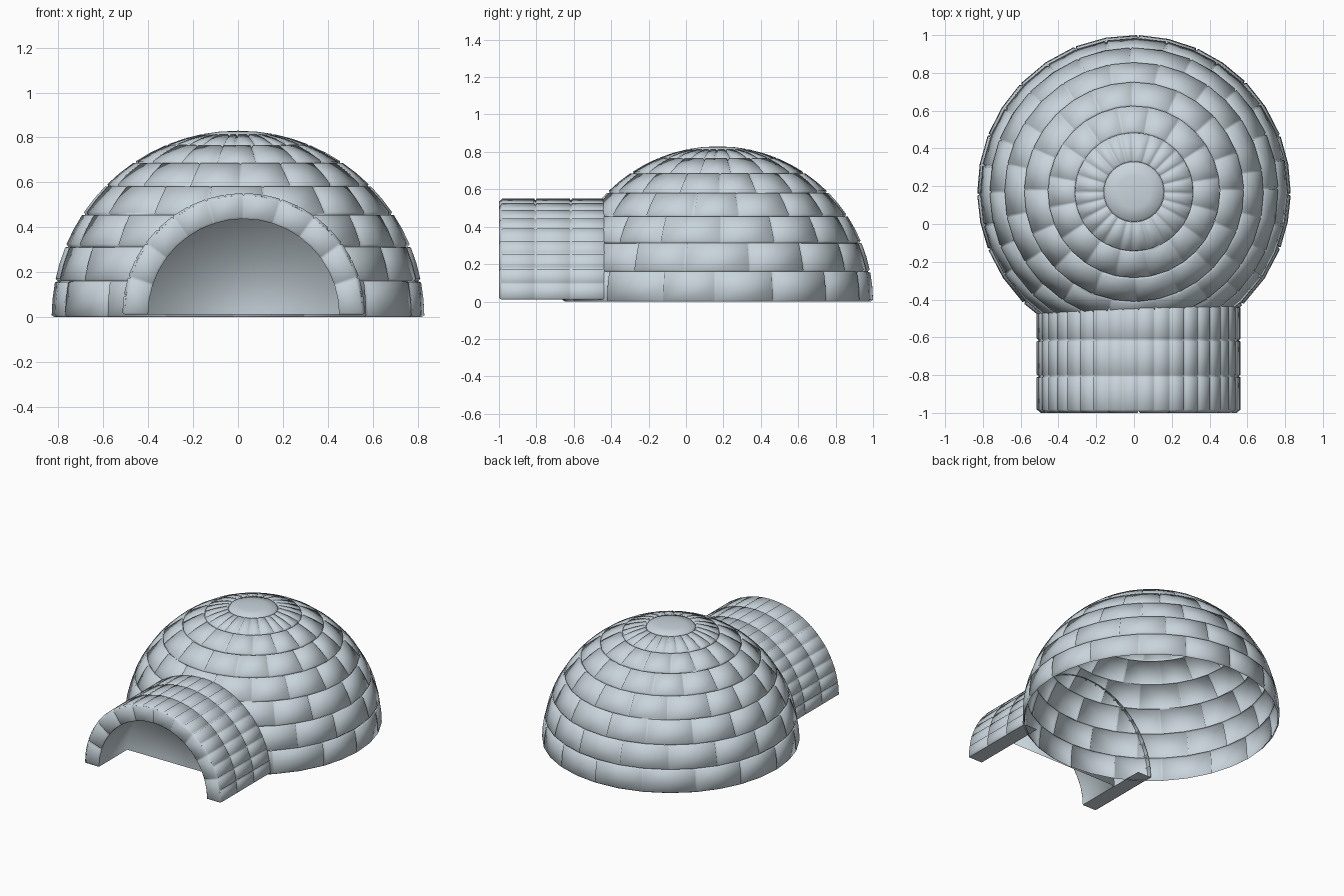
import bpy, bmesh, math, random
from math import sin, cos, pi, radians

if "Cube" in bpy.data.objects:
    bpy.data.objects.remove(bpy.data.objects["Cube"])

random.seed(4)
snow = bpy.data.materials.new("snow")
snow.diffuse_color = (0.58, 0.66, 0.71, 1)
snow.use_nodes = True
snow.node_tree.nodes["Principled BSDF"].inputs["Base Color"].default_value = snow.diffuse_color


def span(a, b, gap, n):
    """Positions across one block: groove, n inner steps, groove."""
    s = gap if b > a else -gap
    return [a] + [a + s + (b - a - 2 * s) * i / n for i in range(n + 1)] + [b]


def patch(bm, us, vs, point):
    """One pillow block: the border lies in the groove, the inside is raised."""
    grid = []
    for j, v in enumerate(vs):
        row = []
        for i, u in enumerate(us):
            border = i in (0, len(us) - 1) or j in (0, len(vs) - 1)
            row.append(bm.verts.new(point(u, v, 0 if border else 1)))
        grid.append(row)
    for j in range(len(vs) - 1):
        for i in range(len(us) - 1):
            bm.faces.new((grid[j][i], grid[j][i + 1], grid[j + 1][i + 1], grid[j + 1][i]))


def finish(bm, name):
    bmesh.ops.remove_doubles(bm, verts=bm.verts, dist=0.0005)
    for f in bm.faces:
        f.smooth = True
    me = bpy.data.meshes.new(name)
    bm.to_mesh(me)
    bm.free()
    me.materials.append(snow)
    ob = bpy.data.objects.new(name, me)
    bpy.context.collection.objects.link(ob)
    return ob


# dome: seven courses of staggered blocks
CY, R = 0.17, 0.83


def on_dome(u, v, h):
    r = R - (0 if h else 0.012)
    return (r * cos(v) * cos(u), CY + r * cos(v) * sin(u), r * sin(v))


STEP = radians(11.25)
COUNT = 16
bm = bmesh.new()
for k in range(7):
    off = (k % 2) * pi / COUNT
    n = 24 if k == 6 else COUNT
    cuts = [2 * pi * i / n + off + random.uniform(-0.03, 0.03) for i in range(n)]
    cuts.append(cuts[0] + 2 * pi)
    for a, b in zip(cuts, cuts[1:]):
        gap = min(0.009 / cos((k + 0.5) * STEP), 0.03)
        patch(bm, span(a, b, gap, 2), span(k * STEP, (k + 1) * STEP, 0.01, 2), on_dome)
finish(bm, "dome")

# round block closing the top
bm = bmesh.new()
N = 32
rings = []
for ang, h in ((78.75, 0), (79.6, 1), (84, 1)):
    rings.append([bm.verts.new(on_dome(2 * pi * i / N, radians(ang), h)) for i in range(N)])
top = bm.verts.new((0, CY, R))
for lo, hi in zip(rings, rings[1:]):
    for i in range(N):
        j = (i + 1) % N
        bm.faces.new((lo[i], lo[j], hi[j], hi[i]))
for i in range(N):
    bm.faces.new((rings[-1][i], rings[-1][(i + 1) % N], top))
finish(bm, "top_block")

# entrance tunnel: outer blocks
TX, TZ, RO, RI = 0.025, 0.012, 0.54, 0.425
FRONT, WALL, BACK = -0.99, -0.672, -0.435


def on_tunnel(u, v, h):
    r = RO - (0 if h else 0.01)
    return (TX + r * cos(u), v, TZ + r * sin(u))


bm = bmesh.new()
ys = [BACK, -0.615, -0.805, FRONT]
for y0, y1 in zip(ys, ys[1:]):
    for i in range(20):
        patch(bm, span(i * pi / 20, (i + 1) * pi / 20, 0.012, 1),
              span(y0, y1, 0.008, 1), on_tunnel)
finish(bm, "tunnel_blocks")


# ring of blocks around the entrance
def on_face(u, v, h):
    return (TX + v * cos(u), -1.0 if h else FRONT, TZ + v * sin(u))


bm = bmesh.new()
for i in range(10):
    patch(bm, span(i * pi / 10, (i + 1) * pi / 10, 0.016, 2), span(RO - 0.01, RI, 0.01, 1), on_face)
finish(bm, "entrance_ring")

# smooth tunnel lining with its closed end wall
bm = bmesh.new()
M = 40
arcs = [[bm.verts.new((TX + RI * cos(pi * i / M), y, TZ + RI * sin(pi * i / M)))
         for i in range(M + 1)] for y in (FRONT, WALL)]
for i in range(M):
    bm.faces.new((arcs[0][i], arcs[0][i + 1], arcs[1][i + 1], arcs[1][i]))
bm.faces.new(arcs[1])
finish(bm, "tunnel_lining")

# undersides of the tunnel walls
bm = bmesh.new()
for s in (1, -1):
    a, b = TX + s * RI, TX + s * (RO - 0.01)
    x0, x1 = min(a, b), max(a, b)
    bm.faces.new([bm.verts.new((x, y, TZ)) for x, y in
                  ((x0, FRONT), (x0, BACK), (x1, BACK), (x1, FRONT))])
finish(bm, "tunnel_feet")
